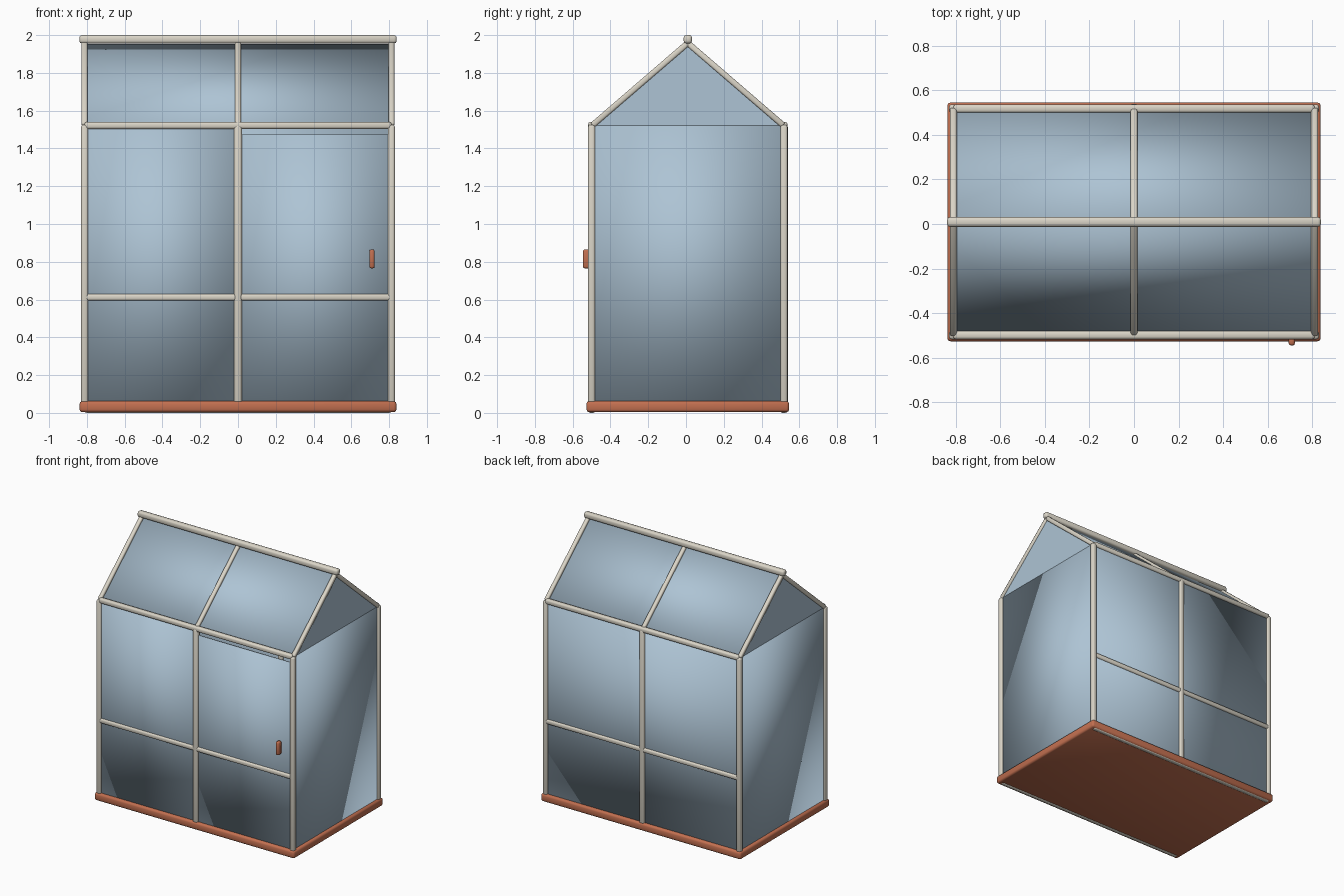
import bpy
import bmesh
from mathutils import Vector, Matrix

cube = bpy.data.objects.get("Cube")
if cube:
    bpy.data.objects.remove(cube, do_unlink=True)


def material(name, rgb):
    m = bpy.data.materials.new(name)
    m.use_nodes = True
    m.diffuse_color = (*rgb, 1)
    m.node_tree.nodes["Principled BSDF"].inputs["Base Color"].default_value = (*rgb, 1)
    return m


GLASS = material("pale blue glass", (0.42, 0.55, 0.66))
FRAME = material("cream frame", (0.70, 0.66, 0.57))
CLAY = material("terracotta", (0.54, 0.16, 0.08))

YC = 0.0095            # middle of the house in depth
PX, PY = 0.812, 0.509  # post offsets from the middle
EAVE, RIDGE = 1.522, 1.978
FLOOR = 0.05


def finish(name, bm, mat, smooth=True):
    mesh = bpy.data.meshes.new(name)
    bmesh.ops.recalc_face_normals(bm, faces=bm.faces)
    bm.to_mesh(mesh)
    bm.free()
    mesh.materials.append(mat)
    for p in mesh.polygons:
        p.use_smooth = smooth
    obj = bpy.data.objects.new(name, mesh)
    bpy.context.collection.objects.link(obj)
    return obj


def block(name, centre, size, mat, bevel=0, rot=None, smooth=True):
    """Box with optional rounded edges; rot is a 3x3 rotation."""
    bm = bmesh.new()
    bmesh.ops.create_cube(bm, size=1, matrix=Matrix.Diagonal((*size, 1)))
    if bevel:
        bmesh.ops.bevel(bm, geom=bm.edges[:], offset=bevel, segments=2,
                        profile=0.5, affect='EDGES')
    if rot:
        bmesh.ops.rotate(bm, verts=bm.verts, matrix=rot)
    bmesh.ops.translate(bm, verts=bm.verts, vec=centre)
    return finish(name, bm, mat, smooth)


def slope_frame(d):
    """Rotation whose z axis runs along d, keeping x level."""
    x = Vector((1, 0, 0))
    z = d.normalized()
    return Matrix((x, z.cross(x), z)).transposed()


def bar(name, a, b, w):
    """Rounded square bar between two points."""
    a, b = Vector(a), Vector(b)
    d = b - a
    if abs(d.x) > 0.01:
        return block(name, (a + b) / 2, (d.length, w, w), FRAME, w * 0.3)
    return block(name, (a + b) / 2, (w, w, d.length), FRAME, w * 0.3, slope_frame(d))


# Base slab
block("base", (0, YC, 0.033), (1.678, 1.073, 0.058), CLAY, 0.014)

# Front and back walls of the frame
for label, s in (("front", -1), ("back", 1)):
    y = YC + s * PY
    for side, x in (("right", -PX), ("left", PX), ("middle", 0)):
        bar(f"{label}_{side}_post", (x, y, FLOOR), (x, y, EAVE + 0.003),
            0.038 if x else 0.041)
        bar(f"{label}_{side}_rafter", (x, YC + s * (PY - 0.003), EAVE),
            (x, YC, RIDGE - 0.02), 0.031)
    bar(f"{label}_eave_beam", (-PX, y, EAVE), (PX, y, EAVE), 0.037)
    bar(f"{label}_middle_rail", (-PX, y, 0.612), (PX, y, 0.612), 0.035)
    bar(f"{label}_bottom_rail", (-PX, y, 0.018), (PX, y, 0.018), 0.036)

    # Sloping roof pane, just below the rafters
    low = Vector((0, YC + s * (PY - 0.008), EAVE - 0.006))
    high = Vector((0, YC, RIDGE - 0.028))
    block(f"{label}_roof_pane", (low + high) / 2, (2 * PX, 0.01, (high - low).length),
          GLASS, rot=slope_frame(high - low))

# Ridge beam
bar("ridge_beam", (-0.84, YC, RIDGE), (0.84, YC, RIDGE), 0.044)

# Wall panes
height = EAVE - FLOOR
mid_z = (EAVE + FLOOR) / 2
block("back_pane", (0, YC + PY, mid_z), (2 * PX, 0.01, height), GLASS)
block("front_window_pane", (-PX / 2, YC - PY, mid_z), (PX, 0.01, height), GLASS)
door_top = 1.475
block("door_pane", (PX / 2, YC - PY, (door_top + FLOOR) / 2),
      (PX, 0.01, door_top - FLOOR), GLASS)

for label, s in (("right", -1), ("left", 1)):
    block(f"{label}_side_pane", (s * PX, YC, mid_z), (0.01, 2 * PY, height), GLASS)
    # Triangular gable pane
    bm = bmesh.new()
    tri = bm.faces.new([bm.verts.new((s * PX - 0.005, YC + y, z)) for y, z in
                        ((-PY + 0.01, EAVE), (PY - 0.01, EAVE), (0, RIDGE - 0.025))])
    new = bmesh.ops.extrude_face_region(bm, geom=[tri])["geom"]
    bmesh.ops.translate(bm, vec=(0.01, 0, 0),
                        verts=[v for v in new if isinstance(v, bmesh.types.BMVert)])
    finish(f"{label}_gable_pane", bm, GLASS, smooth=False)

# Door handle
block("door_handle", (0.709, -0.526, 0.815), (0.028, 0.04, 0.1), CLAY, 0.01)
